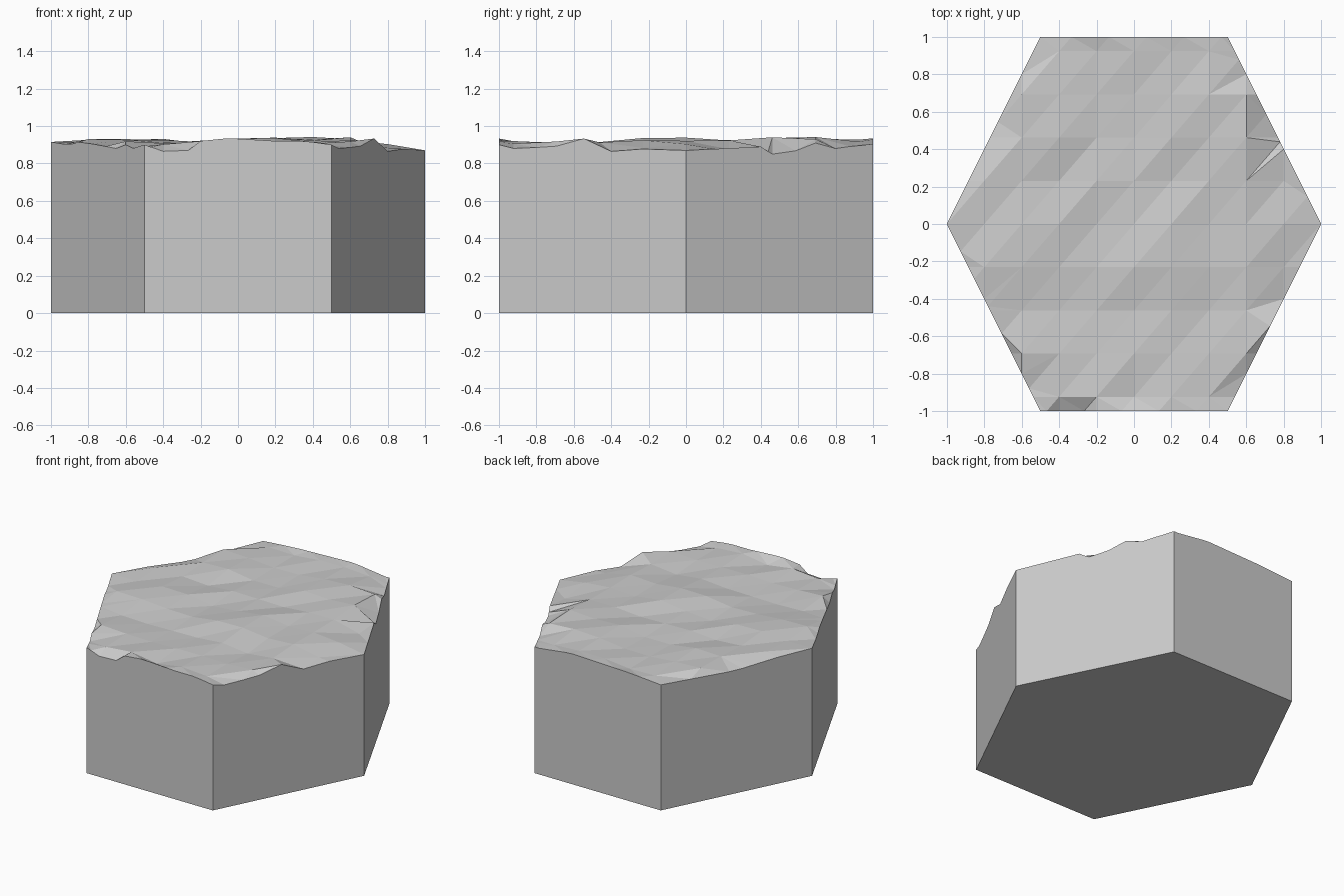
import bpy, bmesh, random
from mathutils import Vector

if "Cube" in bpy.data.objects:
    bpy.data.objects.remove(bpy.data.objects["Cube"])

random.seed(7)
DX, DY = 0.2, 0.2308
CORNERS = [(-0.5, -1), (0.5, -1), (1, 0), (0.5, 1), (-0.5, 1), (-1, 0)]

# Rim heights along each side: (fraction of side, z), counter-clockwise from the front
RIM = [
    [(0, .90), (.10, .865), (.24, .87), (.30, .92), (.45, .935), (.7, .92), (.86, .92), (1, .90)],
    [(0, .90), (.08, .88), (.30, .89), (.44, .94), (.60, .865), (.70, .88), (1, .87)],
    [(0, .87), (.40, .89), (.46, .85), (.60, .87), (.69, .91), (.80, .88), (.84, .92), (.88, .89), (1, .905)],
    [(0, .90), (.28, .935), (.75, .92), (1, .90)],
    [(0, .90), (.50, .88), (.75, .905), (1, .915)],
    [(0, .91), (.20, .90), (.30, .915), (.50, .90), (.70, .88), (.80, .90), (.84, .875), (1, .90)],
]
# Upper envelope of the rough surface along x and along y
ENV_X = [(-1, .915), (-.8, .94), (-.6, .94), (-.4, .935), (-.2, .925), (0, .935),
         (.2, .94), (.4, .953), (.6, .943), (.8, .905), (1, .87)]
ENV_Y = [(-1, .935), (-.92, .92), (-.69, .925), (-.46, .92), (-.23, .94), (0, .94),
         (.23, .932), (.46, .94), (.69, .953), (.92, .945), (1, .935)]


def interp(points, t):
    if t <= points[0][0]:
        return points[0][1]
    for (a, za), (b, zb) in zip(points, points[1:]):
        if t <= b:
            return za + (zb - za) * (t - a) / (b - a)
    return points[-1][1]


bm = bmesh.new()

# Rough top: diagonal-split lattice with irregular heights
grid = {}
for i in range(-6, 7):
    for j in range(-5, 6):
        x, y = i * DX, j * DY
        z = min(interp(ENV_X, x), interp(ENV_Y, y)) - random.uniform(0, 0.032)
        grid[i, j] = bm.verts.new((x, y, z))
for i in range(-6, 6):
    for j in range(-5, 5):
        a, b, c, d = grid[i, j], grid[i + 1, j], grid[i + 1, j + 1], grid[i, j + 1]
        bm.faces.new((a, b, c))
        bm.faces.new((a, c, d))

# Trim to the hexagon
sides = list(zip(CORNERS, CORNERS[1:] + CORNERS[:1]))
for p, q in sides:
    normal = Vector((q[1] - p[1], p[0] - q[0], 0)).normalized()
    bmesh.ops.bisect_plane(bm, geom=bm.verts[:] + bm.edges[:] + bm.faces[:], dist=1e-5,
                           plane_co=(p[0], p[1], 0), plane_no=normal, clear_outer=True)
bmesh.ops.remove_doubles(bm, verts=bm.verts, dist=1e-4)

# Jagged rim
for v in bm.verts:
    for (p, q), profile in zip(sides, RIM):
        along = Vector((q[0] - p[0], q[1] - p[1]))
        rel = v.co.xy - Vector(p)
        if abs(along.cross(rel)) / along.length < 1e-3:
            v.co.z = interp(profile, rel.dot(along) / along.length_squared)
            break
bmesh.ops.triangulate(bm, faces=bm.faces[:])

# Straight walls and flat base
rim_edges = [e for e in bm.edges if e.is_boundary]
walls = bmesh.ops.extrude_edge_only(bm, edges=rim_edges)["geom"]
for v in walls:
    if isinstance(v, bmesh.types.BMVert):
        v.co.z = 0
base_edges = [e for e in bm.edges if e.is_boundary]
bmesh.ops.contextual_create(bm, geom=base_edges)
bmesh.ops.recalc_face_normals(bm, faces=bm.faces[:])

mesh = bpy.data.meshes.new("hex_ground_tile")
bm.to_mesh(mesh)
bm.free()
tile = bpy.data.objects.new("hex_ground_tile", mesh)
bpy.context.collection.objects.link(tile)
